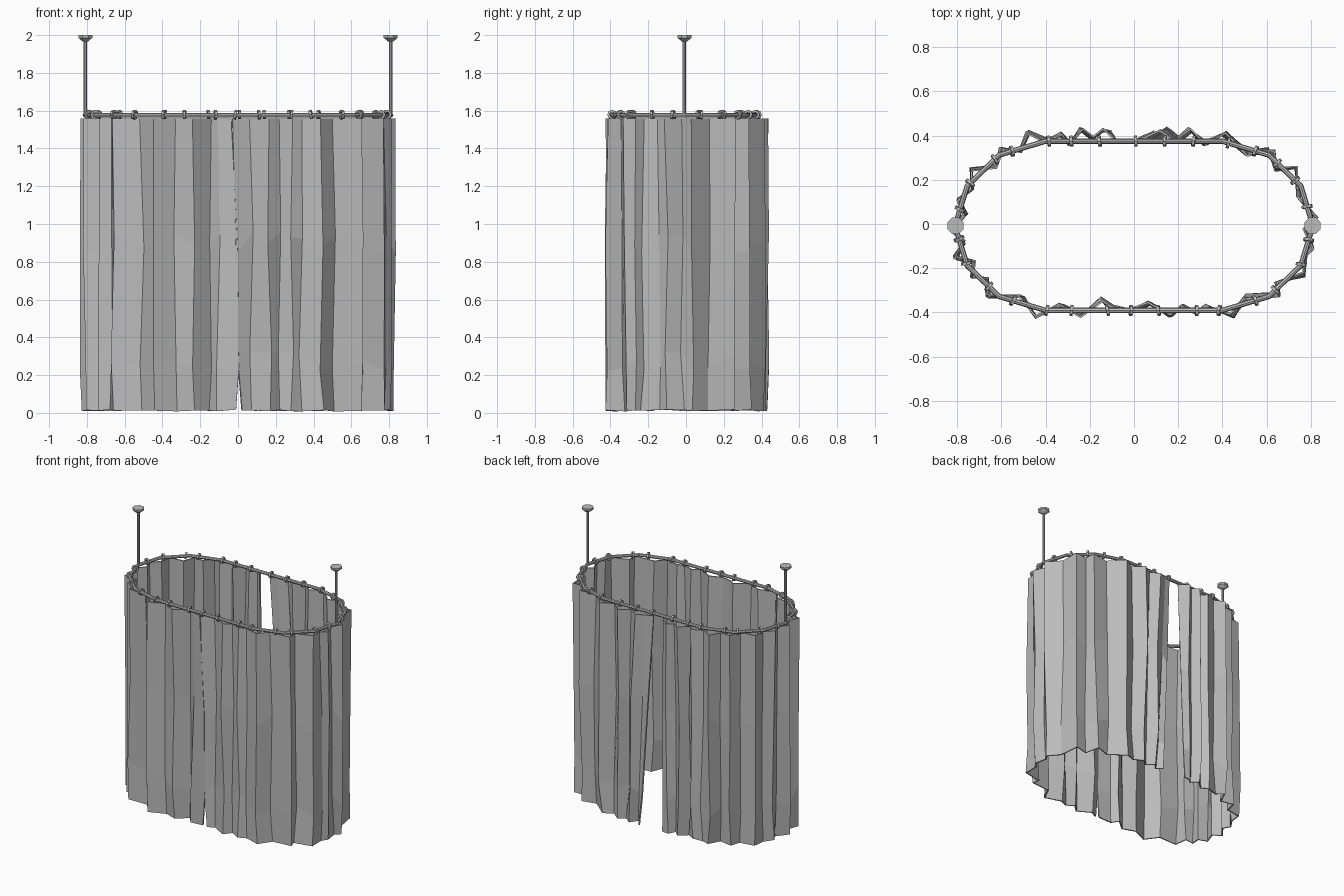
import bpy, bmesh, math, random
from mathutils import Vector, Matrix

cube = bpy.data.objects.get("Cube")
if cube:
    bpy.data.objects.remove(cube)

grey = bpy.data.materials.new("plain_grey")
grey.use_nodes = True
grey.diffuse_color = (0.5, 0.5, 0.5, 1)
grey.node_tree.nodes["Principled BSDF"].inputs["Base Color"].default_value = (0.5, 0.5, 0.5, 1)

RAIL_Z = 1.576
MID_Y = -0.008

# Faceted oval rail, starting at the front centre and running toward +x
quarter = [(0.4, 0.383), (0.61, 0.32), (0.755, 0.18)]
half = [(x, -y) for x, y in quarter] + [(0.81, 0)] + [(x, y) for x, y in reversed(quarter)]
loop = half + [(-x, y) for x, y in reversed(half)]
rail = [Vector((x, y + MID_Y, RAIL_Z)) for x, y in loop]
sides = [(a, b) for a, b in zip(rail, rail[1:] + rail[:1])]
PERIMETER = sum((b - a).length for a, b in sides)
FRONT_HALF = (rail[-1] - rail[0]).length / 2


def on_rail(s):
    """Point and direction at distance s along the rail from the front centre."""
    s = (s - FRONT_HALF) % PERIMETER
    for a, b in sides:
        length = (b - a).length
        if s <= length:
            return a.lerp(b, s / length), (b - a).normalized()
        s -= length
    return rail[0].copy(), Vector((1, 0, 0))


def make_object(name, bm):
    mesh = bpy.data.meshes.new(name)
    bm.to_mesh(mesh)
    bm.free()
    mesh.materials.append(grey)
    obj = bpy.data.objects.new(name, mesh)
    bpy.context.collection.objects.link(obj)
    return obj


def skin_rings(bm, rings, closed=False):
    """Bridge successive rings of vertices with quads."""
    pairs = list(zip(rings, rings[1:]))
    if closed:
        pairs.append((rings[-1], rings[0]))
    for r, q in pairs:
        n = len(r)
        for i in range(n):
            bm.faces.new((r[i], r[(i + 1) % n], q[(i + 1) % n], q[i]))


# Rail tube, mitred at each corner
bm = bmesh.new()
tube = []
for i, p in enumerate(rail):
    into = (p - rail[i - 1]).normalized()
    out = (rail[(i + 1) % len(rail)] - p).normalized()
    t = (into + out).normalized()
    side = Vector((t.y, -t.x, 0)) / t.dot(out)
    tube.append([bm.verts.new(p + 0.012 * (side * math.cos(a) + Vector((0, 0, math.sin(a)))))
                 for a in (k * math.tau / 8 for k in range(8))])
skin_rings(bm, tube, closed=True)
bmesh.ops.recalc_face_normals(bm, faces=bm.faces)
make_object("rail", bm)

# Hanging rings wrapped around the rail
bm = bmesh.new()
random.seed(4)
COUNT = 30
for i in range(COUNT):
    p, t = on_rail((i + random.uniform(-0.2, 0.2)) * PERIMETER / COUNT)
    tilt = Vector((random.uniform(-0.2, 0.2), random.uniform(-0.2, 0.2), random.uniform(-0.2, 0.2)))
    t = (t + tilt).normalized()
    spin = t.to_track_quat('Z', 'Y').to_matrix().to_4x4()
    place = Matrix.Translation(p + Vector((0, 0, 0.003))) @ spin
    rings = []
    for k in range(8):
        a = k * math.tau / 8
        rings.append([bm.verts.new(place @ Vector((r * math.cos(a), r * math.sin(a), h)))
                      for r, h in ((0.025, -0.007), (0.025, 0.007), (0.013, 0.007), (0.013, -0.007))])
    skin_rings(bm, rings, closed=True)
bmesh.ops.recalc_face_normals(bm, faces=bm.faces)
make_object("curtain_rings", bm)

# Ceiling posts with flared flanges
post_profile = [(0.010, RAIL_Z), (0.010, 1.965), (0.018, 1.968), (0.04, 1.986), (0.04, 2.0)]
for name, sign in (("left_post", 1), ("right_post", -1)):
    bm = bmesh.new()
    rings = []
    for r, z in post_profile:
        rings.append([bm.verts.new((sign * 0.808 + r * math.cos(a), MID_Y + r * math.sin(a), z))
                      for a in ((k + 0.5) * math.tau / 8 for k in range(8))])
    skin_rings(bm, rings)
    bm.faces.new(rings[0])
    bm.faces.new(rings[-1])
    bmesh.ops.recalc_face_normals(bm, faces=bm.faces)
    make_object(name, bm)

# Pleats: (distance along the rail from the front centre, outward offset)
LEVELS = (0.012, 0.27, 0.9, 1.558)
BACK_OFFSETS = (0.045, 0.035, 0.02, 0.0)
left_folds = [(0, 0), (0.07, -0.035), (0.17, 0.025), (0.22, -0.02), (0.29, 0.015), (0.33, -0.02),
              (0.43, 0.035), (0.52, -0.03), (0.66, 0.025), (0.69, -0.015), (0.8, 0.04), (0.87, 0),
              (0.92, 0.025), (0.99, -0.03), (1.05, 0.025), (1.155, -0.03), (1.266, 0.045),
              (1.32, -0.02), (1.4, 0.03), (1.5, -0.02), (1.616, 0.035), (1.7, -0.01),
              (1.766, 0.05), (1.836, 0), (1.896, 0.05), (1.956, 0.01), (2.016, 0)]
right_folds = [(0.02, 0), (0.1, -0.015), (0.15, -0.05), (0.24, 0.02), (0.33, -0.025), (0.44, 0.035),
               (0.52, -0.035), (0.66, 0.03), (0.72, -0.02), (0.77, 0.02), (0.82, -0.03),
               (0.87, 0.035), (0.93, -0.02), (1.0, 0.025), (1.07, -0.03), (1.13, 0.02),
               (1.2, -0.02), (1.27, 0.045), (1.35, -0.025), (1.42, 0.025), (1.49, -0.01),
               (1.55, 0.055), (1.62, 0), (1.68, 0.035), (1.73, -0.015), (1.786, 0.05),
               (1.84, 0.01), (1.89, 0.05), (1.936, 0)]


def curtain(name, sign, folds, front_edge, back_edge, seed):
    """Hang one curtain from the front slit round to the back gap."""
    random.seed(seed)
    end = folds[-1][0]
    bm = bmesh.new()
    rows = []
    for level, z in enumerate(LEVELS):
        row = []
        for i, (s, offset) in enumerate(folds):
            height = z
            if i == 0:
                s = sign * front_edge[level]
            elif i == len(folds) - 1:
                s = PERIMETER / 2 - back_edge[level]
                offset = BACK_OFFSETS[level]
            else:
                # Folds near the back gap lean with its edge
                lean = max(0, 1 - (end - s) / 0.25)
                s += random.uniform(-0.013, 0.013) - lean * (back_edge[level] - back_edge[-1])
                offset += random.uniform(-0.011, 0.011)
            p, t = on_rail(sign * s)
            p += Vector((t.y, -t.x, 0)) * offset
            if level == 0:
                height += random.uniform(-0.004, 0.006)
            elif level < 3:
                height += random.uniform(-0.06, 0.06)
            p.z = height
            row.append(bm.verts.new(p))
        rows.append(row)
    for low, high in zip(rows, rows[1:]):
        for i in range(len(low) - 1):
            quad = (low[i], low[i + 1], high[i + 1], high[i])
            bm.faces.new(quad if sign > 0 else quad[::-1])
    obj = make_object(name, bm)
    thick = obj.modifiers.new("cloth_thickness", 'SOLIDIFY')
    thick.thickness = 0.01
    thick.offset = 0


curtain("left_curtain", 1, left_folds, (0.02, 0.0, -0.012, -0.03), (0.087, 0.07, 0.035, 0.0), 11)
curtain("right_curtain", -1, right_folds, (-0.01, 0.005, 0.0, -0.035), (0.104, 0.1, 0.09, 0.08), 23)
